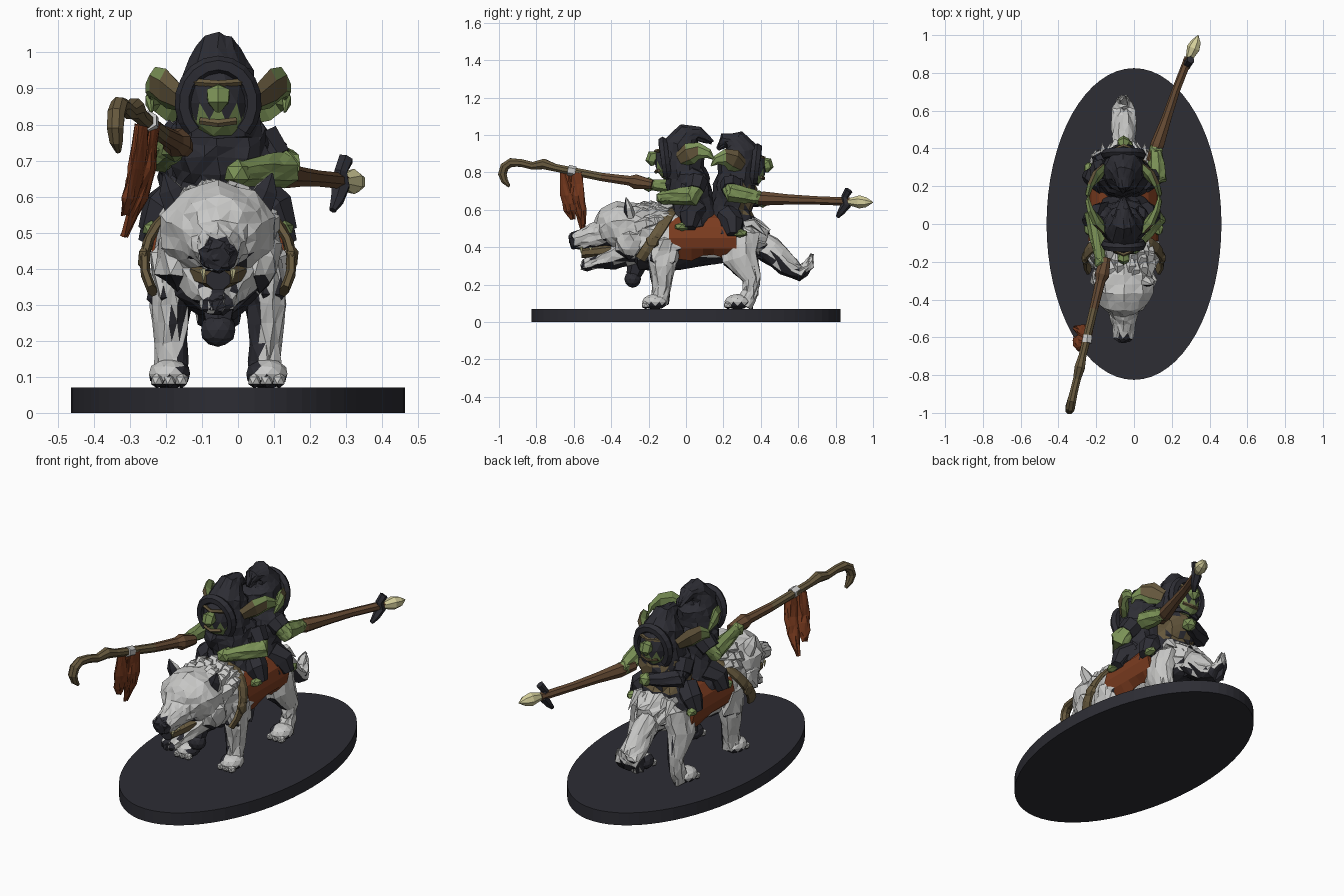
import bpy, bmesh, random
from math import sin, cos, pi, radians
from mathutils import Vector

random.seed(4)
default_cube = bpy.data.objects.get("Cube")
if default_cube:
    bpy.data.objects.remove(default_cube, do_unlink=True)

CENTRE = -.055          # the animal and its riders sit slightly off the stand's axis
SIDES = {"left": 1, "right": -1}


def material(name, red, green, blue):
    made = bpy.data.materials.new(name)
    made.use_nodes = True
    colour = (red, green, blue, 1)
    made.diffuse_color = colour
    shader = made.node_tree.nodes["Principled BSDF"]
    shader.inputs["Base Color"].default_value = colour
    shader.inputs["Roughness"].default_value = .9
    return made


charcoal = material("charcoal", .026, .026, .034)
fur = material("pale_fur", .58, .58, .57)
skin = material("green_skin", .2, .29, .095)
rust = material("rust_cloth", .2, .045, .014)
wood = material("brown_wood", .13, .068, .033)
leather = material("olive_leather", .135, .1, .048)
bone = material("bone", .66, .62, .33)


def finish(name, mesh, materials, rule=None, rough=0):
    """Roughen, facet, paint and link a bmesh."""
    if rough:
        bmesh.ops.subdivide_edges(mesh, edges=mesh.edges[:], cuts=1, use_grid_fill=True)
        for vert in mesh.verts:
            vert.co += Vector([random.uniform(-rough, rough) for axis in "xyz"])
        bmesh.ops.triangulate(mesh, faces=mesh.faces[:])
    bmesh.ops.recalc_face_normals(mesh, faces=mesh.faces[:])
    mesh.normal_update()
    if rule:
        for face in mesh.faces:
            face.material_index = int(rule(face.normal, face.calc_center_median()))
    data = bpy.data.meshes.new(name)
    mesh.to_mesh(data)
    mesh.free()
    for item in materials:
        data.materials.append(item)
    made = bpy.data.objects.new(name, data)
    bpy.context.collection.objects.link(made)
    return made


def loft(name, rings, materials, sides=8, rule=None, rough=0, across=None):
    """Skin elliptical rings (x, y, z, width, height) strung along a path."""
    mesh = bmesh.new()
    path = [Vector(ring[:3]) for ring in rings]
    heading = (path[-1] - path[0]).normalized()
    reference = across or (Vector((0, 1, 0)) if abs(heading.x) > .75 else Vector((1, 0, 0)))
    loops = []
    for i, ring in enumerate(rings):
        tangent = (path[min(i + 1, len(path) - 1)] - path[max(i - 1, 0)]).normalized()
        side = (reference - tangent * reference.dot(tangent)).normalized()
        up = side.cross(tangent)
        turns = [2 * pi * (k + .5) / sides for k in range(sides)]
        loops.append([mesh.verts.new(path[i] + side * ring[3] * cos(t) + up * ring[-1] * sin(t))
                      for t in turns])
    for first, second in zip(loops, loops[1:]):
        for k in range(sides):
            n = (k + 1) % sides
            mesh.faces.new((first[k], first[n], second[n], second[k]))
    mesh.faces.new(loops[0])
    mesh.faces.new(loops[-1])
    bmesh.ops.remove_doubles(mesh, verts=mesh.verts[:], dist=.0005)
    return finish(name, mesh, materials, rule, rough)


def ball(name, centre, size, materials, rule=None, detail=2, rough=0):
    mesh = bmesh.new()
    bmesh.ops.create_icosphere(mesh, subdivisions=detail, radius=1)
    for vert in mesh.verts:
        vert.co = [c + v * s for c, v, s in zip(centre, vert.co, size)]
    return finish(name, mesh, materials, rule, rough)


def wolf(rings, flip=1):
    """Move rings from the animal's own centre line, optionally mirrored."""
    return [(CENTRE + flip * x, *rest) for x, *rest in rings]


def underside(normal, centre):
    return normal.z < -.65 or (normal.y < -.3 and centre.z < .36)


# Oval stand
stand = bmesh.new()
bmesh.ops.create_cone(stand, cap_ends=True, segments=64, radius1=1, radius2=1, depth=.07)
for vert in stand.verts:
    vert.co = (vert.co.x * .463, vert.co.y * .825, vert.co.z + .035)
finish("stand", stand, [charcoal])

# Animal body, tail, head and jaw
coat = [fur, charcoal]
loft("body", wolf([(0, -.3, .46, .1, .1), (0, -.24, .45, .16, .17), (0, -.12, .44, .185, .18),
                   (0, .06, .44, .155, .14), (0, .24, .45, .145, .13),
                   (0, .35, .45, .13, .11), (0, .43, .43, .07, .07)]),
     coat, 12, underside, .01)
loft("tail", wolf([(0, .36, .43, .05, .08), (0, .45, .385, .065, .075), (0, .54, .305, .065, .06),
                   (0, .61, .265, .06, .045), (0, .655, .3, .045, .03), (0, .675, .36, .008, .008)]),
     coat, 8, lambda n, c: n.z < -.35, .008)
loft("head", wolf([(0, -.18, .5, .12, .12), (0, -.27, .5, .16, .14), (0, -.36, .5, .165, .145),
                   (0, -.42, .49, .13, .12), (0, -.46, .465, .085, .08),
                   (0, -.52, .45, .065, .062), (0, -.6, .435, .055, .05), (0, -.62, .43, .035, .035)]),
     coat, 10, lambda n, c: n.z < -.7 and c.y < -.4 or c.y < -.595, .006)
loft("lower_jaw", wolf([(0, -.29, .4, .13, .1), (0, -.4, .35, .095, .075), (0, -.48, .325, .06, .045),
                        (0, -.54, .3, .045, .035), (0, -.56, .3, .02, .02)]),
     coat, 8, lambda n, c: n.z < -.75 or n.y < -.6 or n.z > .75, .004)
loft("mouth", wolf([(0, -.4, .385, .085, .04), (0, -.5, .375, .055, .035), (0, -.56, .37, .035, .03)]),
     [leather, charcoal], 8, lambda n, c: n.y < -.5)
ball("nose", (CENTRE, -.605, .44), (.042, .025, .034), [charcoal], detail=1)
ball("neck_pendant", (CENTRE, -.285, .23), (.05, .045, .047), [charcoal])
loft("pendant_cord", wolf([(0, -.28, .25, .04), (0, -.25, .34, .06)]), [charcoal], 6)
loft("eye_band", wolf([(-.1, -.435, .51, .012), (-.05, -.465, .495, .018), (0, -.475, .49, .012),
                       (.05, -.465, .495, .018), (.1, -.435, .51, .012)]), [charcoal], 6)

for side, flip in SIDES.items():
    loft(side + "_wolf_ear", wolf([(.11, -.3, .57, .045, .03), (.135, -.31, .62, .035, .022),
                                   (.15, -.32, .665, .003, .003)], flip),
         coat, 6, lambda n, c: n.y < -.6)
    loft(side + "_brow", wolf([(.015, -.472, .515, .01), (.085, -.442, .528, .012)], flip), [leather], 5)
    for k in range(3):
        loft(f"{side}_tooth_{k}", wolf([(.042, -.56 + k * .05, .4, .01), (.04, -.56 + k * .05, .365, .001)], flip),
             [bone], 5)
    # Rounded cheek ruff and shoulder
    ball(side + "_cheek", (CENTRE + flip * .115, -.3, .43), (.065, .09, .1), coat, underside, 1, .008)
    ball(side + "_shoulder", (CENTRE + flip * .14, -.12, .38), (.06, .1, .13), coat, underside, 1, .008)
    # Legs and paws, dark on their inner faces
    inner = lambda n, c, f=flip: n.x * f < -.4 or n.z < -.6
    loft(side + "_front_leg", wolf([(.12, -.12, .42, .065, .1), (.135, -.13, .3, .055, .075),
                                    (.13, -.13, .19, .045, .05), (.13, -.14, .1, .048, .05)], flip),
         coat, 8, inner, .006)
    loft(side + "_hind_leg", wolf([(.09, .28, .46, .07, .12), (.12, .29, .34, .062, .1),
                                   (.13, .35, .23, .042, .05), (.13, .345, .16, .04, .042),
                                   (.13, .31, .09, .04, .05)], flip),
         coat, 8, inner, .006)
    for paw, y in (("front", -.165), ("hind", .275)):
        ball(f"{side}_{paw}_paw", (CENTRE + flip * .135, y, .108), (.06, .07, .042), coat,
             lambda n, c, f=flip: n.x * f < -.4 or n.z < -.4)
        for toe in (-1, 0, 1):
            ball(f"{side}_{paw}_toe_{toe}", (CENTRE + flip * .135 + toe * .034, y - .05, .09),
                 (.02, .025, .022), coat, lambda n, c: n.z < -.3, 1)

# Shaggy mane swept back over the shoulders, and tufts on the rump
for row in range(3):
    for k in range(7):
        turn = pi * (.15 + .1 * (k + .5 * (row % 2))) + random.uniform(-.1, .1)
        dx, dz, y = cos(turn), sin(turn), -.27 + row * .05 + random.uniform(-.02, .02)
        loft(f"mane_tuft_{row}_{k}", wolf([(dx * .13, y, .46 + dz * .12, .045),
                                           (dx * .165, y + .05, .46 + dz * .165, .03),
                                           (dx * .17, y + .1, .45 + dz * .18, .001)]), [fur], 5)
for k in range(6):
    dx = (k - 2.5) * .035
    loft(f"rump_tuft_{k}", wolf([(dx, .3, .52, .03), (dx * 1.2, .36, .53, .025), (dx * 1.3, .43, .46, .001)]),
         [fur], 5)

# Harness strap with buckles, and saddle cloth with a ragged hem
strap = []
for k in range(17):
    t = pi * (-.15 + 1.3 * k / 16)
    strap.append((.205 * cos(t), -.19 + .12 * sin(t), .42 + .18 * sin(t), .032, .014))
loft("harness_strap", wolf(strap), [leather], 6, across=Vector((0, 1, 0)))
for side, flip in SIDES.items():
    ball(side + "_strap_buckle", (CENTRE + flip * .205, -.18, .43), (.02, .04, .04), [leather], detail=1)

cloth = bmesh.new()
rows = []
for k in range(13):
    t = radians(-45 + 270 * k / 12)
    ragged = .018 if k in (0, 12) else 0
    rows.append([cloth.verts.new((CENTRE + .185 * cos(t), -.09 + .06 * j,
                                  .45 + .15 * sin(t) + random.uniform(-ragged, ragged)))
                 for j in range(7)])
for low, high in zip(rows, rows[1:]):
    for j in range(6):
        cloth.faces.new((low[j], low[j + 1], high[j + 1], high[j]))
saddle = finish("saddle_cloth", cloth, [rust])
saddle.modifiers.new("thickness", "SOLIDIFY").thickness = .02


def rider(label, start, facing, drop, scale, droop):
    """A hooded rider whose local front is -y; facing -1 turns it around."""
    def place(x, y, z):
        return (CENTRE + x * facing, start + y * facing * scale, z - drop)

    def rings(items):
        return [(*place(*item[:3]), *item[3:]) for item in items]

    vest = lambda n, c: facing < 0 and n.y > .2 and .57 < c.z < .75 and random.random() < .75
    loft(label + "_robe", rings([(0, .04, .51, .185, .13), (0, .04, .58, .15, .135), (0, .03, .65, .125, .115),
                                 (0, .01, .72, .15, .12), (0, .01, .79, .14, .11), (0, 0, .85, .08, .08)]),
         [charcoal, leather], 10, vest, .008)
    loft(label + "_hood", rings([(0, -.01, .77, .13, .11), (0, -.015, .86, .115, .115), (0, -.01, .94, .1, .115),
                                 (0, .02, .995, .065, .075), (0, .07, 1.005, .04, .04),
                                 (0, .09 + droop, .96, .01, .01)]), [charcoal], 10, rough=.004)
    # Chin below a dark mask, with a lit brow line and a big nose
    ball(label + "_face", place(0, -.085, .86), (.088, .085, .105), [skin, charcoal],
         lambda n, c: c.z + drop > .84)
    loft(label + "_brow", rings([(-.07, -.13, .918, .01), (0, -.162, .913, .01), (.07, -.13, .918, .01)]),
         [leather], 5)
    loft(label + "_nose", rings([(0, -.15, .895, .02), (0, -.175, .885, .036), (0, -.185, .86, .032),
                                 (0, -.18, .835, .008)]), [skin], 6)
    loft(label + "_mouth", rings([(-.05, -.145, .81, .01), (0, -.16, .803, .011), (.05, -.145, .81, .01)]),
         [leather], 5)
    opening = [(.095 * cos(t), -.11 - .015 * sin(t), .86 + .105 * sin(t), .026)
               for t in [pi * (-.25 + 1.5 * k / 14) for k in range(15)]]
    loft(label + "_hood_rim", rings(opening), [charcoal], 6, across=Vector((0, 1, 0)))
    for side, flip in SIDES.items():
        # Drooping ear with a leathery inside
        loft(f"{label}_{side}_ear", rings([(flip * .1, -.03, .87, .02, .04), (flip * .145, .02, .9, .025, .06),
                                           (flip * .175, .07, .915, .02, .045), (flip * .19, .12, .9, .014, .025),
                                           (flip * .185, .15, .87, .004, .004)]),
             [skin, leather], 6, lambda n, c: n.y * facing < -.4)
        loft(f"{label}_{side}_leg", rings([(flip * .1, .05, .6, .07), (flip * .16, .02, .56, .06),
                                           (flip * .19, .02, .5, .035)]), [charcoal], 7)
        ball(f"{label}_{side}_foot", place(flip * .185, -.02, .51), (.028, .045, .024), [skin], detail=1)


rider("front_rider", 0, 1, 0, 1, .05)
rider("rear_rider", .27, -1, .035, .9, .02)


def arm(label, shoulder, elbow, hand, sleeve, bulk):
    middle = Vector(shoulder).lerp(Vector(elbow), .7)
    loft(label + "_sleeve", [(*shoulder, .06), (*middle, .052)], [charcoal], 7)
    loft(label + "_forearm", [(*middle, bulk), (*elbow, bulk * 1.15), (*Vector(elbow).lerp(Vector(hand), .5), bulk),
                              (*hand, bulk * .75)], [sleeve], 7, rough=.003)
    ball(label + "_hand", hand, (.042, .045, .04), [skin], detail=1)


arm("front_right_arm", (-.15, .06, .77), (-.215, .06, .71), (-.175, -.2, .735), skin, .04)
arm("front_left_arm", (.06, .06, .76), (.12, .04, .675), (0, -.12, .665), skin, .048)
arm("rear_right_arm", (.06, .24, .74), (.125, .24, .69), (.115, .39, .665), skin, .045)
arm("rear_left_arm", (-.17, .26, .74), (-.19, .32, .66), (-.04, .41, .65), charcoal, .042)

# Hooked pole, weathered toward the hook, with its hanging banner
hook = [(.945, .725, .008), (.97, .755, .02), (.982, .79, .025), (.97, .83, .026), (.935, .853, .025),
        (.88, .85, .022), (.82, .835, .022), (.76, .845, .03), (.7, .825, .022), (.45, .775, .024),
        (.3, .755, .028), (.27, .75, .042), (.18, .735, .026)]
loft("hooked_pole", [(-.105 - .24 * y, -y, z, r) for y, z, r in hook], [wood, leather], 8,
     lambda n, c: c.y < -.4)
flat = Vector((1, -.5, 0))
for tail, shift, low in (("front", -.03, .55), ("back", .025, .49)):
    loft(tail + "_banner_strip", [(-.25 + shift * .5, -.61 + shift, .8, .014, .036),
                                  (-.265 + shift * .5, -.605 + shift, .68, .018, .042),
                                  (-.285 + shift * .5, -.59 + shift, .6, .018, .036),
                                  (-.315, -.575 + shift, low, .008, .012)],
         [rust], 8, rough=.004, across=flat)
loft("banner_knot", [(-.25, -.63, .812, .028), (-.245, -.59, .804, .028)], [fur], 6)

# Spear with a dark crosspiece and a pale tip
loft("spear_pole", [(.09, .33, .665, .026), (.125, .42, .66, .038), (.17, .55, .655, .028),
                    (.22, .7, .65, .023), (.29, .88, .643, .023)], [wood], 7)
loft("spear_crosspiece", [(.3, .87, .705, .022), (.285, .85, .67, .02), (.285, .86, .63, .028),
                          (.275, .83, .59, .02), (.262, .81, .562, .01)], [charcoal], 6)
loft("spear_tip", [(.29, .87, .643, .018), (.315, .93, .642, .036), (.33, .965, .64, .027),
                   (.34, 1, .64, .002)], [bone], 7)
